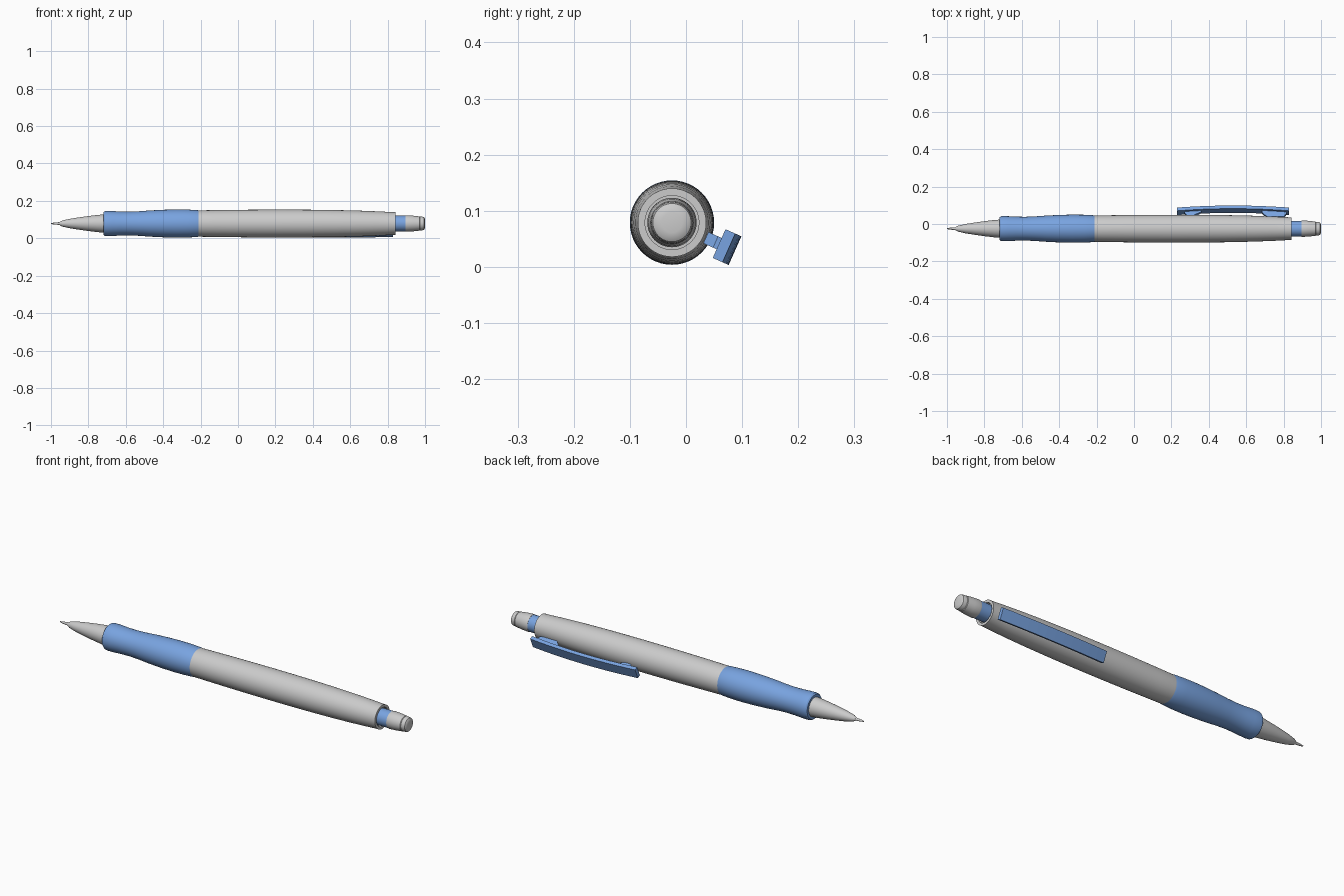
import bpy, math
from mathutils import Matrix

if "Cube" in bpy.data.objects:
    bpy.data.objects.remove(bpy.data.objects["Cube"])

AXIS_Y, AXIS_Z = -0.025, 0.079
CLIP_ANGLE = math.radians(-24)


def material(name, color):
    m = bpy.data.materials.new(name)
    m.diffuse_color = (*color, 1)
    m.use_nodes = True
    m.node_tree.nodes["Principled BSDF"].inputs["Base Color"].default_value = m.diffuse_color
    return m


GREY = material("light grey plastic", (0.60, 0.60, 0.60))
BLUE = material("soft blue rubber", (0.19, 0.37, 0.75))


def make(name, verts, faces, mat):
    me = bpy.data.meshes.new(name)
    me.from_pydata(verts, [], faces)
    me.materials.append(mat)
    ob = bpy.data.objects.new(name, me)
    bpy.context.collection.objects.link(ob)
    return ob


def lathe(name, profile, mat, n=48):
    """Revolve (x, radius) points around the long axis and close both ends."""
    verts, faces = [], []
    for x, r in profile:
        for i in range(n):
            a = 2 * math.pi * i / n
            verts.append((x, AXIS_Y + r * math.cos(a), AXIS_Z + r * math.sin(a)))
    for k in range(len(profile) - 1):
        for i in range(n):
            j = (i + 1) % n
            faces.append((k * n + i, k * n + j, (k + 1) * n + j, (k + 1) * n + i))
    faces.append(tuple(reversed(range(n))))
    faces.append(tuple(range((len(profile) - 1) * n, len(profile) * n)))
    # outward winding for a profile running along +x
    ob = make(name, verts, [tuple(reversed(f)) for f in faces], mat)
    bpy.ops.object.select_all(action='DESELECT')
    ob.select_set(True)
    bpy.context.view_layer.objects.active = ob
    bpy.ops.object.mode_set(mode='EDIT')
    bpy.ops.mesh.select_all(action='SELECT')
    bpy.ops.mesh.normals_make_consistent(inside=False)
    bpy.ops.object.mode_set(mode='OBJECT')
    bpy.ops.object.shade_smooth_by_angle(angle=math.radians(30))
    return ob


def strip(name, stations, width, mat):
    """Bar of (x, inner radius, outer radius) stations, turned to the clip side."""
    turn = Matrix.Translation((0, AXIS_Y, AXIS_Z)) @ Matrix.Rotation(CLIP_ANGLE, 4, 'X')
    h = width / 2
    verts, faces = [], []
    for x, lo, hi in stations:
        verts += [(x, lo, -h), (x, hi, -h), (x, hi, h), (x, lo, h)]
    for k in range(len(stations) - 1):
        b = 4 * k
        for i in range(4):
            j = (i + 1) % 4
            faces.append((b + i, b + 4 + i, b + 4 + j, b + j))
    e = 4 * (len(stations) - 1)
    faces += [(0, 1, 2, 3), (e + 3, e + 2, e + 1, e)]
    ob = make(name, verts, faces, mat)
    ob.data.transform(turn)
    ob.data.flip_normals()
    return ob


# Writing end
lathe("lead_tip", [(-1.0, 0.002), (-0.985, 0.005), (-0.96, 0.007), (-0.93, 0.010)], GREY, 24)
lathe("nose_cone", [(-0.955, 0.008), (-0.94, 0.016), (-0.90, 0.025), (-0.85, 0.033),
                    (-0.80, 0.040), (-0.75, 0.046), (-0.70, 0.050)], GREY)

# Waisted grip
lathe("grip", [(-0.718, 0.048), (-0.718, 0.061), (-0.712, 0.066), (-0.70, 0.0672),
               (-0.67, 0.0665), (-0.63, 0.0642), (-0.58, 0.0635), (-0.53, 0.0655),
               (-0.47, 0.070), (-0.40, 0.0735), (-0.33, 0.0752), (-0.27, 0.0745),
               (-0.22, 0.072), (-0.21, 0.070)], BLUE)

# Barrel with a recessed hole at its rear
barrel = [(-0.21, 0.060), (-0.21, 0.070)]
for i in range(13):
    t = i / 12
    barrel.append((-0.205 + 1.04 * t, 0.0745 - 0.020 * (t - 0.45) ** 2 - 0.008 * t ** 5))
barrel += [(0.843, 0.061), (0.843, 0.048), (0.825, 0.048)]
lathe("barrel", barrel, GREY)

# Push button
lathe("button_neck", [(0.82, 0.042), (0.90, 0.042)], BLUE)
lathe("push_button", [(0.895, 0.036), (0.895, 0.043), (0.90, 0.044), (0.935, 0.042),
                      (0.97, 0.038), (0.973, 0.035)], GREY)
lathe("button_cap", [(0.970, 0.033), (0.974, 0.037), (0.985, 0.0365), (0.994, 0.034),
                     (0.998, 0.028), (1.0, 0.018)], GREY)

# Bowed pocket clip with its two feet
bow = []
for i in range(13):
    t = i / 12
    rise = 1 - (2 * t - 1) ** 2
    bow.append((0.23 + 0.60 * t, 0.092 + 0.013 * rise, 0.111 + 0.012 * rise))
strip("clip", bow, 0.056, BLUE)
strip("clip_rear_foot", [(0.685, 0.090, 0.102), (0.71, 0.066, 0.102),
                         (0.80, 0.066, 0.098), (0.815, 0.085, 0.098)], 0.022, BLUE)
strip("clip_front_foot", [(0.27, 0.088, 0.098), (0.285, 0.073, 0.099),
                          (0.315, 0.073, 0.102), (0.36, 0.094, 0.105)], 0.022, BLUE)
